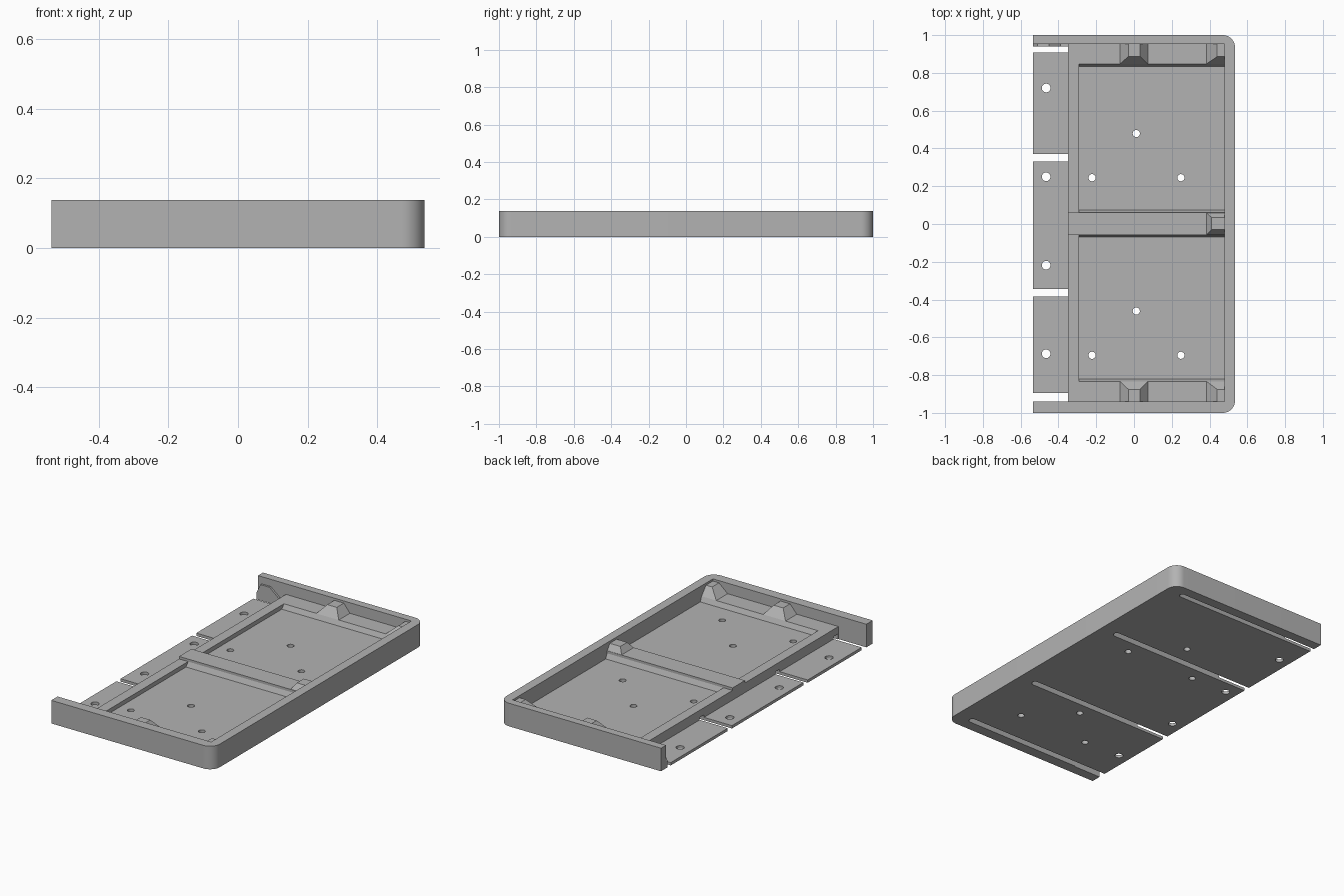
import bpy, bmesh, math

cube = bpy.data.objects.get("Cube")
if cube:
    bpy.data.objects.remove(cube, do_unlink=True)

GREY = (0.45, 0.45, 0.45, 1)
mat = bpy.data.materials.new("plain grey")
mat.use_nodes = True
mat.diffuse_color = GREY
mat.node_tree.nodes["Principled BSDF"].inputs["Base Color"].default_value = GREY

HEIGHT, LEDGE, FLOOR, TAB, BAR, PEG = 0.138, 0.075, 0.046, 0.017, 0.09, 0.125
OPEN_X, LIP_X, WALL_X, OUT_X = -0.535, -0.35, 0.48, 0.535
IN_FRONT, IN_BACK = -0.94, 0.953


def loft(name, lower, upper):
    """Solid between two matching loops of 3D points."""
    bm = bmesh.new()
    a = [bm.verts.new(p) for p in lower]
    b = [bm.verts.new(p) for p in upper]
    bm.faces.new(a)
    bm.faces.new(b)
    for i in range(len(a)):
        j = (i + 1) % len(a)
        bm.faces.new((a[i], a[j], b[j], b[i]))
    bmesh.ops.recalc_face_normals(bm, faces=bm.faces)
    mesh = bpy.data.meshes.new(name)
    bm.to_mesh(mesh)
    bm.free()
    mesh.materials.append(mat)
    obj = bpy.data.objects.new(name, mesh)
    bpy.context.collection.objects.link(obj)
    return obj


def prism(name, outline, z0, z1):
    return loft(name, [(x, y, z0) for x, y in outline], [(x, y, z1) for x, y in outline])


def rect(x0, x1, y0, y1):
    return [(x0, y0), (x1, y0), (x1, y1), (x0, y1)]


def frustum(name, base, top, z0, z1):
    return loft(name, [(x, y, z0) for x, y in rect(*base)], [(x, y, z1) for x, y in rect(*top)])


def circle(x, y, r, n=24):
    return [(x + r * math.cos(k * math.tau / n), y + r * math.sin(k * math.tau / n)) for k in range(n)]


def cut(obj, cutters):
    """Subtract each cutter from obj, then discard it."""
    bpy.context.view_layer.objects.active = obj
    for c in cutters:
        c.hide_render = True
        mod = obj.modifiers.new("cut", "BOOLEAN")
        mod.operation = "DIFFERENCE"
        mod.solver = "EXACT"
        mod.object = c
        bpy.ops.object.modifier_apply(modifier=mod.name)
        bpy.data.objects.remove(c, do_unlink=True)


# Outer wall: three sides, two rounded corners, open on one side
R = 0.065
outline = [(OPEN_X, -1)]
for cy, start in ((-1 + R, -90), (1 - R, 0)):
    for k in range(13):
        t = math.radians(start + 7.5 * k)
        outline.append((OUT_X - R + R * math.cos(t), cy + R * math.sin(t)))
outline += [(OPEN_X, 1), (OPEN_X, IN_BACK), (WALL_X, IN_BACK), (WALL_X, IN_FRONT), (OPEN_X, IN_FRONT)]
wall = prism("outer_wall", outline, 0, HEIGHT)

# Tray block with two sunken bays
tray = prism("tray_base", rect(LIP_X, WALL_X + 0.01, IN_FRONT - 0.01, IN_BACK + 0.01), 0, LEDGE)
rise = 2 * (LEDGE - FLOOR)
bays = [frustum("bay_cutter", (-0.295, 0.6, y0, y1), (-0.285, 0.6, y0 - 0.026, y1 + 0.026), FLOOR, FLOOR + rise)
        for y0, y1 in ((0.073, 0.835), (-0.82, -0.07))]

# Blind round-ended grooves under the tray, in line with the tab gaps
SLOTS = ((-0.935, -0.895), (-0.385, -0.345), (0.33, 0.37), (0.908, 0.94))
grooves = []
for y0, y1 in SLOTS:
    mid, r = (y0 + y1) / 2, (y1 - y0) / 2
    end = [(0.42 + r * math.cos(math.radians(a)), mid + r * math.sin(math.radians(a)))
           for a in range(-90, 91, 15)]
    grooves.append(prism("groove_cutter", [(-0.6, y0)] + end + [(-0.6, y1)], -0.05, 0.032))

# Small screw holes through the bay floors
holes = [prism("hole_cutter", circle(x, y + dy, 0.019), -0.1, 0.2)
         for dy in (0, -0.94) for x, y in ((0.012, 0.479), (-0.222, 0.245), (0.248, 0.245))]
cut(tray, bays + grooves + holes)

# Thin mounting tabs along the open side
for i in range(3):
    y0, y1 = SLOTS[i][1], SLOTS[i + 1][0]
    tab = prism(f"mounting_tab_{i + 1}", rect(OPEN_X, LIP_X + 0.002, y0, y1), 0, TAB)
    cut(tab, [prism("tab_hole_cutter", circle(-0.465, y, 0.023), -0.1, 0.1)
              for y in (-0.687, -0.218, 0.25, 0.72) if y0 < y < y1])

# Raised centre bar with a peg at the wall end
prism("centre_bar", rect(LIP_X, WALL_X, -0.057, 0.06), FLOOR, BAR)
frustum("centre_peg", (0.385, WALL_X, -0.055, 0.058), (0.41, WALL_X, -0.03, 0.035), BAR, PEG)

# Sloped pegs on the front and back ledges
for side, edge, inner, top in (("front", IN_FRONT, -0.833, -0.875), ("back", IN_BACK, 0.847, 0.886)):
    frustum(f"{side}_middle_peg", (-0.075, 0.073, edge, inner), (-0.03, 0.033, edge, top), LEDGE, PEG)
    frustum(f"{side}_corner_peg", (0.383, WALL_X, edge, inner), (0.44, WALL_X, edge, top), LEDGE, PEG)

# Latch hump on the inside of the back wall's free end
hump = [(OPEN_X, 0), (OPEN_X, 0.045), (-0.51, 0.095), (-0.45, 0.095), (-0.39, 0.045), (LIP_X, 0.045), (LIP_X, 0)]
loft("latch_hump", [(x, 0.941, z) for x, z in hump], [(x, IN_BACK, z) for x, z in hump])

# Smooth the rounded corners while keeping hard edges
bpy.ops.object.select_all(action="DESELECT")
wall.select_set(True)
tray.select_set(True)
bpy.context.view_layer.objects.active = wall
bpy.ops.object.shade_smooth_by_angle(angle=math.radians(30))
